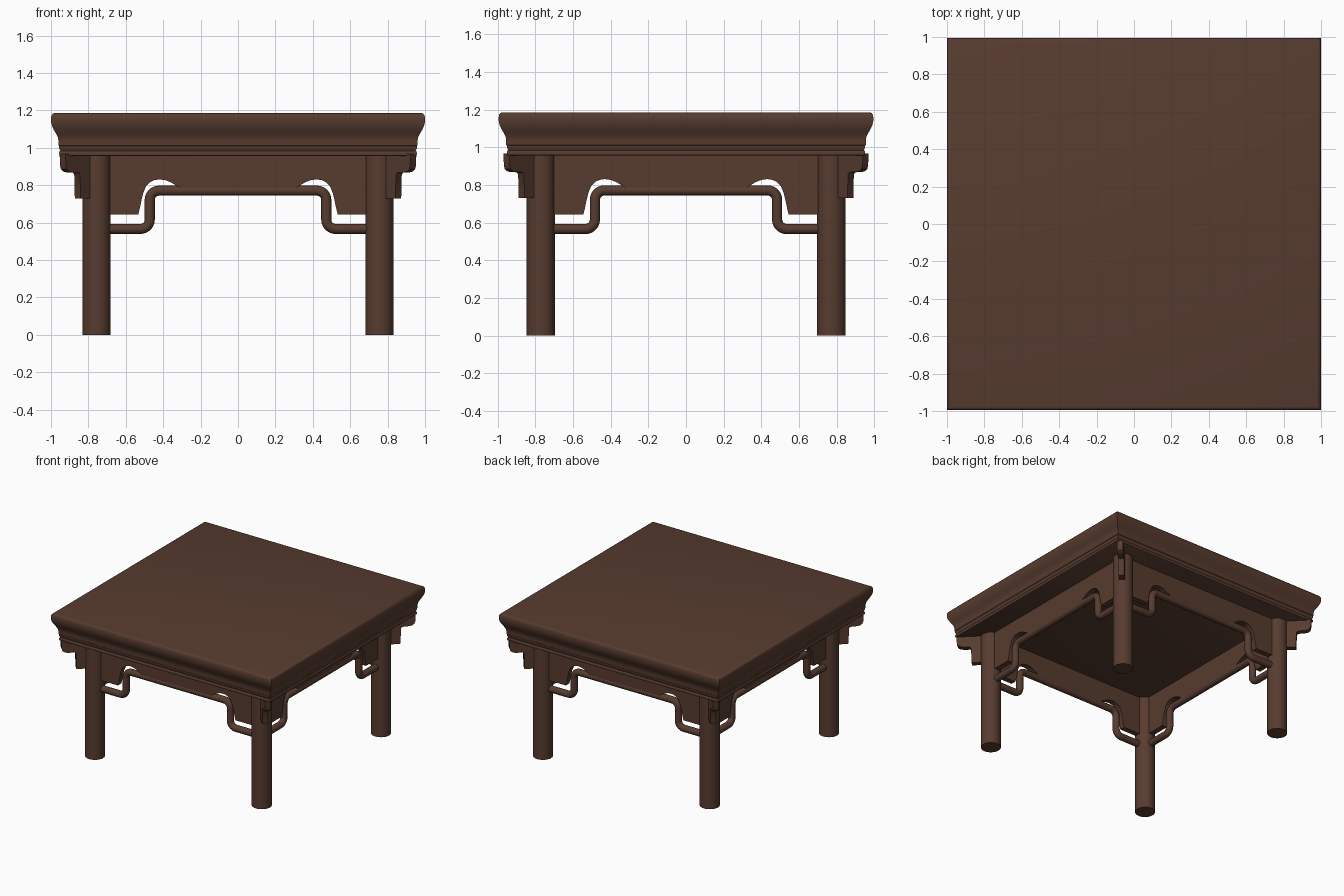
import bpy, bmesh, math
from mathutils import Vector, Matrix

if "Cube" in bpy.data.objects:
    bpy.data.objects.remove(bpy.data.objects["Cube"])

wood = bpy.data.materials.new("dark_brown_wood")
wood.diffuse_color = (0.096, 0.045, 0.029, 1)
wood.use_nodes = True
wood.node_tree.nodes["Principled BSDF"].inputs["Base Color"].default_value = wood.diffuse_color
LX, LY, LR = 0.756, 0.772, 0.075      # leg centres and radius
UNDER = 0.956                         # underside of the top


def finish(name, bm, angle=35):
    bmesh.ops.recalc_face_normals(bm, faces=bm.faces)
    me = bpy.data.meshes.new(name)
    bm.to_mesh(me)
    bm.free()
    ob = bpy.data.objects.new(name, me)
    bpy.context.collection.objects.link(ob)
    me.materials.append(wood)
    bpy.ops.object.select_all(action='DESELECT')
    ob.select_set(True)
    bpy.context.view_layer.objects.active = ob
    bpy.ops.object.shade_smooth_by_angle(angle=math.radians(angle))
    return ob


def skin(bm, rings):
    rows = [[bm.verts.new(p) for p in r] for r in rings]
    n = len(rows[0])
    for a, b in zip(rows, rows[1:]):
        for i in range(n):
            bm.faces.new((a[i], a[(i + 1) % n], b[(i + 1) % n], b[i]))
    bm.faces.new(rows[0])
    bm.faces.new(rows[-1])


def plate(name, outline, thick, matrix):
    """Outline in local x/z, centred thickness along local y."""
    bm = bmesh.new()
    skin(bm, [[matrix @ Vector((x, y, z)) for x, z in outline]
              for y in (-thick / 2, thick / 2)])
    return finish(name, bm)


def round_path(pts, r, steps=7):
    """Polyline with its inner corners replaced by arcs (right angles)."""
    out = [Vector(pts[0])]
    for a, b, c in zip(pts, pts[1:], pts[2:]):
        a, b, c = Vector(a), Vector(b), Vector(c)
        u, v = (a - b).normalized(), (c - b).normalized()
        o = b + (u + v) * r
        for i in range(steps + 1):
            t = math.pi / 2 * i / steps
            out.append(o - v * r * math.cos(t) - u * r * math.sin(t))
    return out + [Vector(pts[-1])]


# moulded table top: stacked square rings following the edge profile
profile = [(0.948, UNDER), (0.955, 0.960), (0.957, 0.970), (0.954, 0.981),
           (0.950, 0.984), (0.953, 0.992), (0.957, 1.000), (0.957, 1.010),
           (0.960, 1.013), (0.960, 1.040), (0.964, 1.058), (0.973, 1.076),
           (0.985, 1.096), (0.995, 1.118), (1.0, 1.140), (1.0, 1.160),
           (0.997, 1.174), (0.990, 1.183), (0.980, 1.186)]
bm = bmesh.new()
skin(bm, [[(sx * w, sy * (w - 0.005), z)
           for sx, sy in ((-1, -1), (1, -1), (1, 1), (-1, 1))] for w, z in profile])
finish("table_top", bm, 40)

# legs and diagonal corner brackets
d = math.sqrt(2)
for sx in (-1, 1):
    for sy in (-1, 1):
        tag = ("back" if sy > 0 else "front") + ("_right" if sx > 0 else "_left")
        bm = bmesh.new()
        bmesh.ops.create_cone(bm, cap_ends=True, segments=40, radius1=LR, radius2=LR,
                              depth=UNDER + 0.01,
                              matrix=Matrix.Translation((sx * LX, sy * LY, (UNDER + 0.01) / 2)))
        finish("leg_" + tag, bm)
        out = [(0.0, UNDER + 0.01), (0.182 * d, UNDER + 0.01), (0.180 * d, 0.905),
               (0.175 * d, 0.885), (0.163 * d, 0.873), (0.148 * d, 0.869),
               (0.110 * d, 0.867), (0.104 * d, 0.855), (0.101 * d, 0.73), (0.0, 0.73)]
        m = (Matrix.Translation((sx * LX, sy * LY, 0))
             @ Matrix.Rotation(math.atan2(sy, sx), 4, 'Z'))
        plate("corner_bracket_" + tag, out, 0.044, m)

# shaped aprons and stepped round rails on four sides
half = [(0.0, 0.775), (0.30, 0.78), (0.33, 0.798), (0.362, 0.817), (0.39, 0.827),
        (0.42, 0.831), (0.447, 0.827), (0.472, 0.815), (0.492, 0.793),
        (0.506, 0.76), (0.516, 0.72), (0.524, 0.68), (0.533, 0.643)]
for i, side in enumerate(("front", "right", "back", "left")):
    along, out, grow = (LX, LY, 0) if i % 2 == 0 else (LY, LX, 0.012)
    m = Matrix.Rotation(i * math.pi / 2, 4, 'Z') @ Matrix.Translation((0, -out, 0))
    edge = [(x + (grow if x else 0), z) for x, z in half]
    right = edge + [(along - 0.03, 0.643), (along - 0.03, UNDER + 0.01)]
    plate("apron_" + side, right + [(-x, z) for x, z in right[:0:-1]], 0.045, m)

    k, e = 0.472 + grow, along - 0.03
    path = round_path([(-e, 0.566), (-k, 0.566), (-k, 0.771),
                       (k, 0.771), (k, 0.566), (e, 0.566)], 0.05)
    rings = []
    for j, p in enumerate(path):
        t = (path[min(j + 1, len(path) - 1)] - path[max(j - 1, 0)])
        if j in (0, len(path) - 1):
            t = Vector((1, 0))
        t.normalize()
        rings.append([m @ Vector((p.x - t.y * 0.027 * math.cos(a), 0.027 * math.sin(a),
                                  p.y + t.x * 0.027 * math.cos(a)))
                      for a in (2 * math.pi * q / 20 for q in range(20))])
    bm = bmesh.new()
    skin(bm, rings)
    finish("stepped_rail_" + side, bm)
